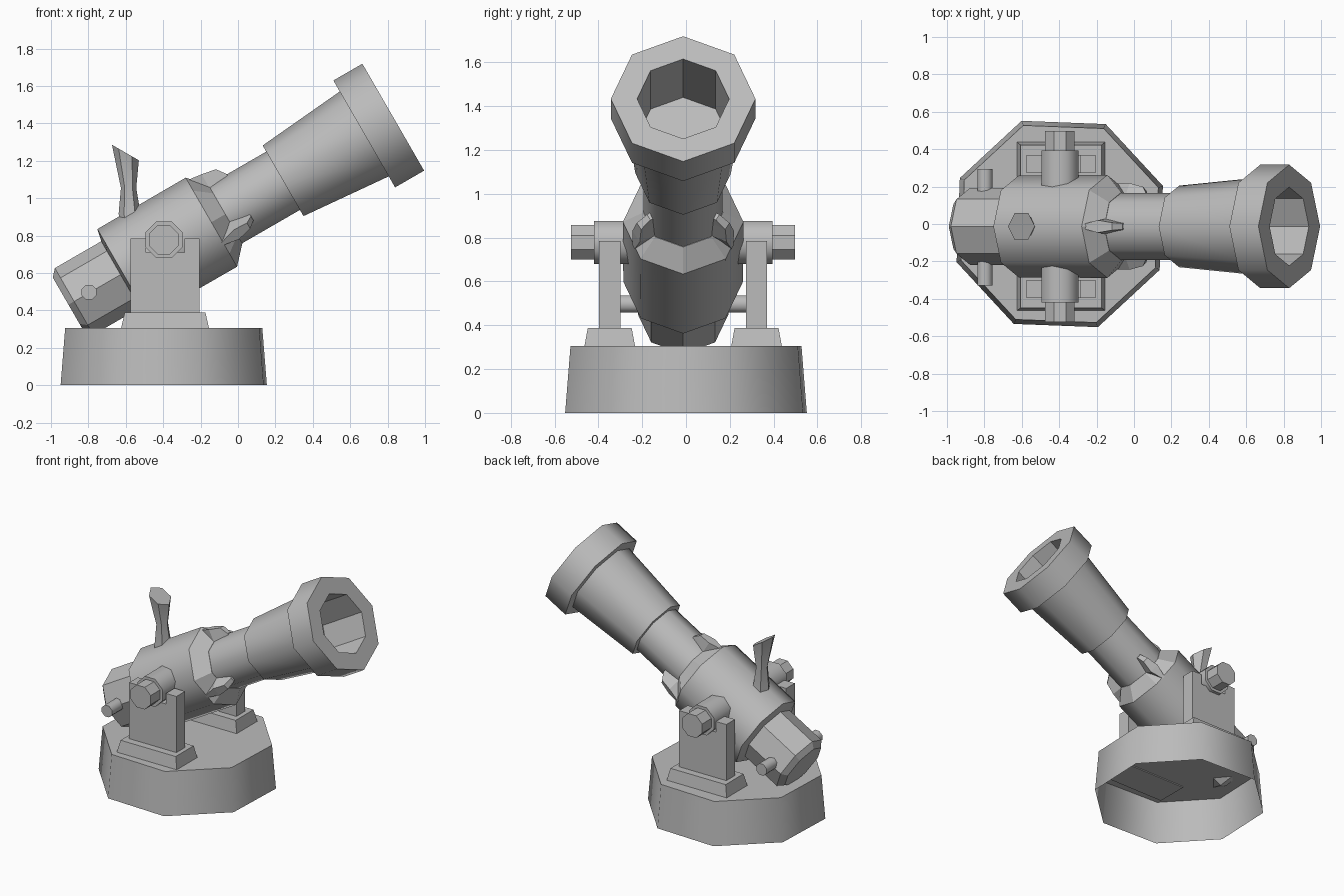
import bpy, bmesh
from math import cos, sin, pi, radians
from mathutils import Matrix, Vector

cube = bpy.data.objects.get("Cube")
if cube:
    bpy.data.objects.remove(cube, do_unlink=True)

GREY = (0.5, 0.5, 0.5, 1)
metal = bpy.data.materials.new("plain_grey")
metal.use_nodes = True
metal.diffuse_color = GREY
metal.node_tree.nodes["Principled BSDF"].inputs["Base Color"].default_value = GREY

MID_Y = -0.013
MUZZLE = Matrix.Translation((0.83, MID_Y, 1.433)) @ Matrix.Rotation(radians(60), 4, 'Y')


def loft(name, rings, matrix=Matrix(), caps=(True, True), smooth=False):
    """Skin a list of equal-sized point rings."""
    bm = bmesh.new()
    loops = [[bm.verts.new(matrix @ Vector(p)) for p in ring] for ring in rings]
    n = len(loops[0])
    for a, b in zip(loops, loops[1:]):
        for i in range(n):
            j = (i + 1) % n
            bm.faces.new((a[i], a[j], b[j], b[i]))
    if caps[0]:
        bm.faces.new(loops[0][::-1])
    if caps[1]:
        bm.faces.new(loops[-1])
    if all(caps):
        bmesh.ops.recalc_face_normals(bm, faces=bm.faces)
    mesh = bpy.data.meshes.new(name)
    bm.to_mesh(mesh)
    bm.free()
    mesh.materials.append(metal)
    ob = bpy.data.objects.new(name, mesh)
    bpy.context.collection.objects.link(ob)
    if smooth:
        bpy.ops.object.select_all(action='DESELECT')
        ob.select_set(True)
        bpy.context.view_layer.objects.active = ob
        bpy.ops.object.shade_smooth_by_angle(angle=radians(46))
    return ob


def circle(r, z, n=8, phase=0.0):
    return [(r * cos(phase + 2 * pi * i / n), r * sin(phase + 2 * pi * i / n), z)
            for i in range(n)]


def lathe(name, profile, matrix, n=8, phase=0.0, **kw):
    """Many-sided turned part; profile is (distance along axis, radius)."""
    return loft(name, [circle(r, s, n, phase) for s, r in profile], matrix, **kw)


def rect(x, y, z):
    return [(-x, -y, z), (x, -y, z), (x, y, z), (-x, y, z)]


# Hollow base, open underneath
BASE = Matrix.Translation((-0.397, 0, 0))
lathe("base", [(0, 0.588), (0.305, 0.562)], BASE, phase=radians(20.3),
      caps=(False, True), smooth=True)

# Barrel: neck, flared section and muzzle ring, then the bore
lathe("barrel", [(-1.12, 0.18), (-0.68, 0.18), (-0.68, 0.218), (-0.179, 0.262),
                 (-0.179, 0.33), (0, 0.33), (0, 0.21)], MUZZLE,
      caps=(True, False), smooth=True)
lathe("bore", [(0, 0.21), (-0.35, 0.21)], MUZZLE, caps=(False, True))

# Breech body, its chamfered front and the rear knob
lathe("breech", [(-1.685, 0.2), (-1.669, 0.273), (-1.123, 0.275)], MUZZLE,
      caps=(True, False), smooth=True)
lathe("breech_chamfer", [(-1.123, 0.275), (-1.037, 0.182)], MUZZLE, caps=(False, True))
lathe("rear_knob", [(-2.005, 0.168), (-1.97, 0.206), (-1.67, 0.206)], MUZZLE)

# Three fins around the front of the breech
for k in range(3):
    spin = Matrix.Rotation(pi + k * 2 * pi / 3, 4, 'Z')
    rings = [[(0.14, -w, s), (top, -w * 0.8, s), (top, w * 0.8, s), (0.14, w, s)]
             for s, w, top in ((-1.13, 0.012, 0.26), (-1.04, 0.042, 0.248),
                               (-0.96, 0.025, 0.233), (-0.923, 0.02, 0.182))]
    loft(f"fin_{k + 1}", rings, MUZZLE @ spin)

# Trunnion through the breech, with end bolts
SIDEWAYS = Matrix.Rotation(pi / 2, 4, 'X')
TRUNNION = Matrix.Translation((-0.396, MID_Y, 0.778)) @ SIDEWAYS
lathe("trunnion", [(-0.407, 0.106), (0.407, 0.106)], TRUNNION, phase=pi / 8, smooth=True)
lathe("trunnion_bolt", [(-0.511, 0.085), (0.511, 0.085)], TRUNNION, phase=pi / 8)

# Thin pin through the rear knob
PIN = Matrix.Translation((-0.797, MID_Y - 0.004, 0.497)) @ SIDEWAYS
lathe("rear_pin", [(-0.312, 0.043), (0.312, 0.043)], PIN, phase=pi / 8, smooth=True)

# Slotted uprights on tapered feet, one on each side
outline = [(-0.185, 0.38), (0.185, 0.38), (0.185, 0.785), (0.103, 0.785),
           (0.103, 0.71), (-0.103, 0.71), (-0.103, 0.785), (-0.185, 0.785)]
for side, sign in (("left", 1), ("right", -1)):
    offset = Matrix.Translation((-0.39, MID_Y + sign * 0.335, 0))
    loft(f"{side}_upright", [[(x, y, z) for x, z in outline] for y in (-0.048, 0.048)],
         offset)
    loft(f"{side}_foot", [rect(0.237, 0.117, 0.296), rect(0.216, 0.1, 0.388)], offset)

# Flared six-sided handle with a slanted top
handle = []
for x, z, r, tilt in ((-0.575, 0.86, 0.06, 0), (-0.58, 0.92, 0.058, 0),
                      (-0.585, 1.055, 0.041, 0), (-0.602, 1.244, 0.083, 30)):
    place = Matrix.Translation((x, MID_Y, z)) @ Matrix.Rotation(radians(tilt), 4, 'Y')
    handle.append([place @ Vector(p) for p in circle(r, 0, 6)])
loft("top_handle", handle, smooth=True)
bpy.data.objects["top_handle"].data.shade_smooth()
bpy.data.objects["top_handle"].data.polygons[-1].use_smooth = False
